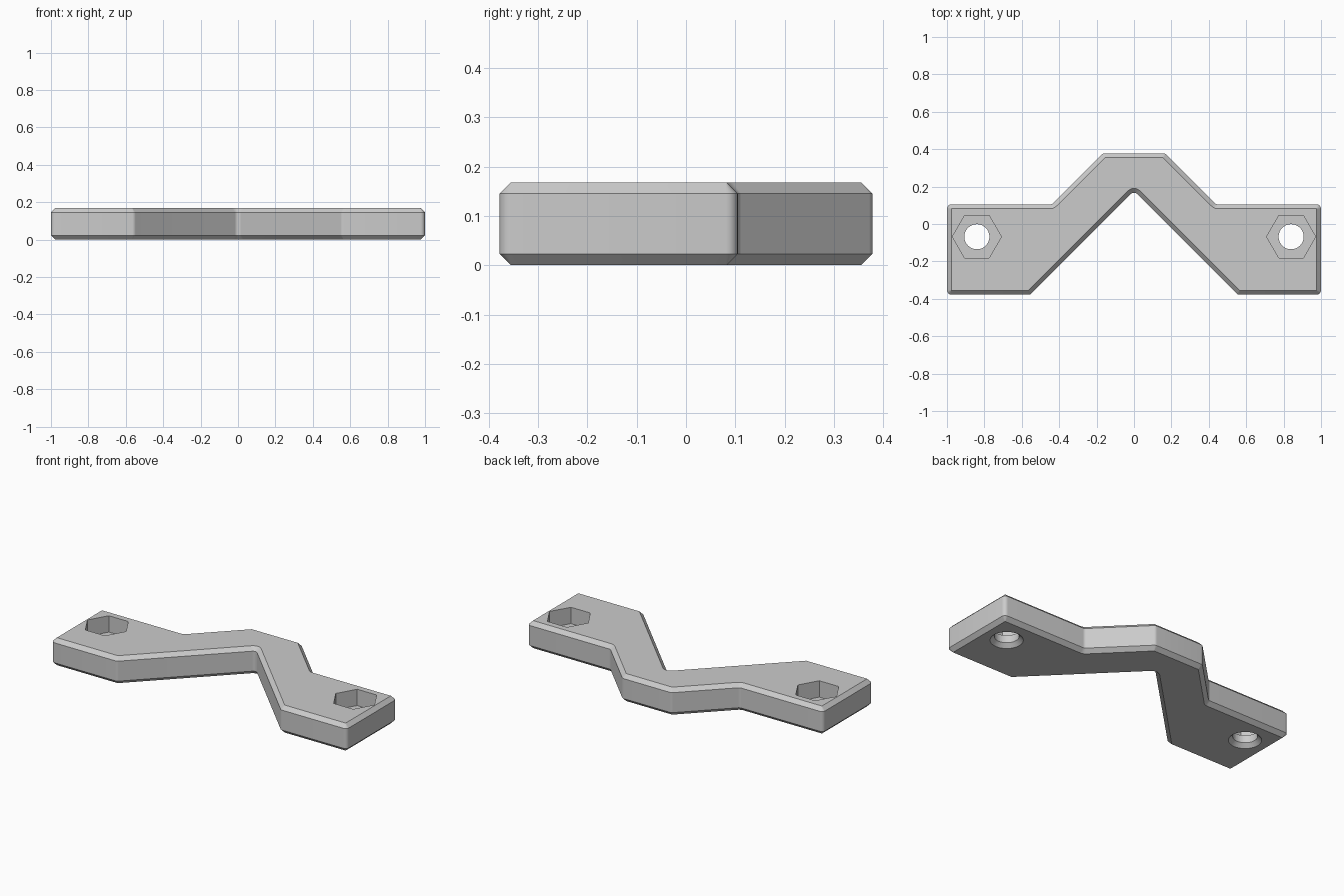
import bpy
import bmesh
import math
from mathutils import Vector, Matrix

cube = bpy.data.objects.get("Cube")
if cube:
    bpy.data.objects.remove(cube, do_unlink=True)

HEIGHT, CHAMFER, ROUND, STEPS = 0.168, 0.023, 0.024, 6

grey = bpy.data.materials.new("light grey")
grey.use_nodes = True
grey.diffuse_color = (0.6, 0.6, 0.6, 1)
grey.node_tree.nodes["Principled BSDF"].inputs["Base Color"].default_value = (0.6, 0.6, 0.6, 1)


def make_object(name, bm):
    bmesh.ops.recalc_face_normals(bm, faces=bm.faces)
    mesh = bpy.data.meshes.new(name)
    bm.to_mesh(mesh)
    bm.free()
    mesh.materials.append(grey)
    obj = bpy.data.objects.new(name, mesh)
    bpy.context.collection.objects.link(obj)
    return obj


def outline(corners, inset):
    """Closed outline with rounded corners, offset inwards by inset."""
    points = []
    for i, p in enumerate(corners):
        a = (p - corners[i - 1]).normalized()
        b = (corners[(i + 1) % len(corners)] - p).normalized()
        n1, n2 = Vector((-a.y, a.x)), Vector((-b.y, b.x))
        side = math.copysign(1, a.x * b.y - a.y * b.x)
        centre = p + side * ROUND * (n1 + n2) / (1 + n1.dot(n2))
        for k in range(STEPS + 1):
            n = n1.slerp(n2, k / STEPS)
            points.append(centre - side * (ROUND - side * inset) * n)
    return points


# Bracket plate: right half of the outline, mirrored
half = [(0.555, -0.378), (1, -0.378), (1, 0.105), (0.438, 0.105), (0.165, 0.378)]
corners = [Vector((0, 0.177))] + [Vector(p) for p in half]
corners += [Vector((-x, y)) for x, y in reversed(half)]

bm = bmesh.new()
rings = []
for z, inset in [(0, CHAMFER), (CHAMFER, 0), (HEIGHT - CHAMFER, 0), (HEIGHT, CHAMFER)]:
    rings.append([bm.verts.new((p.x, p.y, z)) for p in outline(corners, inset)])
for low, high in zip(rings, rings[1:]):
    for i in range(len(low)):
        bm.faces.new((low[i - 1], low[i], high[i], high[i - 1]))
bm.faces.new(rings[0][::-1])
bm.faces.new(rings[-1])
bracket = make_object("bracket", bm)


def cut(name, x, sides, r_low, r_high, z_low, z_high, turn=0):
    """Cut a prism or cone, upright at (x, -0.068), out of the bracket."""
    bm = bmesh.new()
    place = Matrix.Translation((x, -0.068, (z_low + z_high) / 2)) @ Matrix.Rotation(turn, 4, "Z")
    bmesh.ops.create_cone(bm, cap_ends=True, segments=sides, radius1=r_low,
                          radius2=r_high, depth=z_high - z_low, matrix=place)
    cutter = make_object(name, bm)
    cutter.hide_render = True
    mod = bracket.modifiers.new(name, "BOOLEAN")
    mod.operation, mod.solver, mod.object = "DIFFERENCE", "EXACT", cutter
    bpy.ops.object.modifier_apply(modifier=mod.name)
    bpy.data.objects.remove(cutter, do_unlink=True)


bpy.context.view_layer.objects.active = bracket
bracket.select_set(True)

# Nut pocket, bolt hole and countersink at each end
for x in (-0.84, 0.84):
    cut("nut_pocket", x, 6, 0.131, 0.131, 0.068, 0.3, math.pi / 6)
    cut("bolt_hole", x, 48, 0.067, 0.067, -0.1, 0.3)
    cut("countersink", x, 48, 0.11, 0.05, -0.02, 0.04)

bpy.ops.object.shade_smooth_by_angle(angle=math.radians(25))
